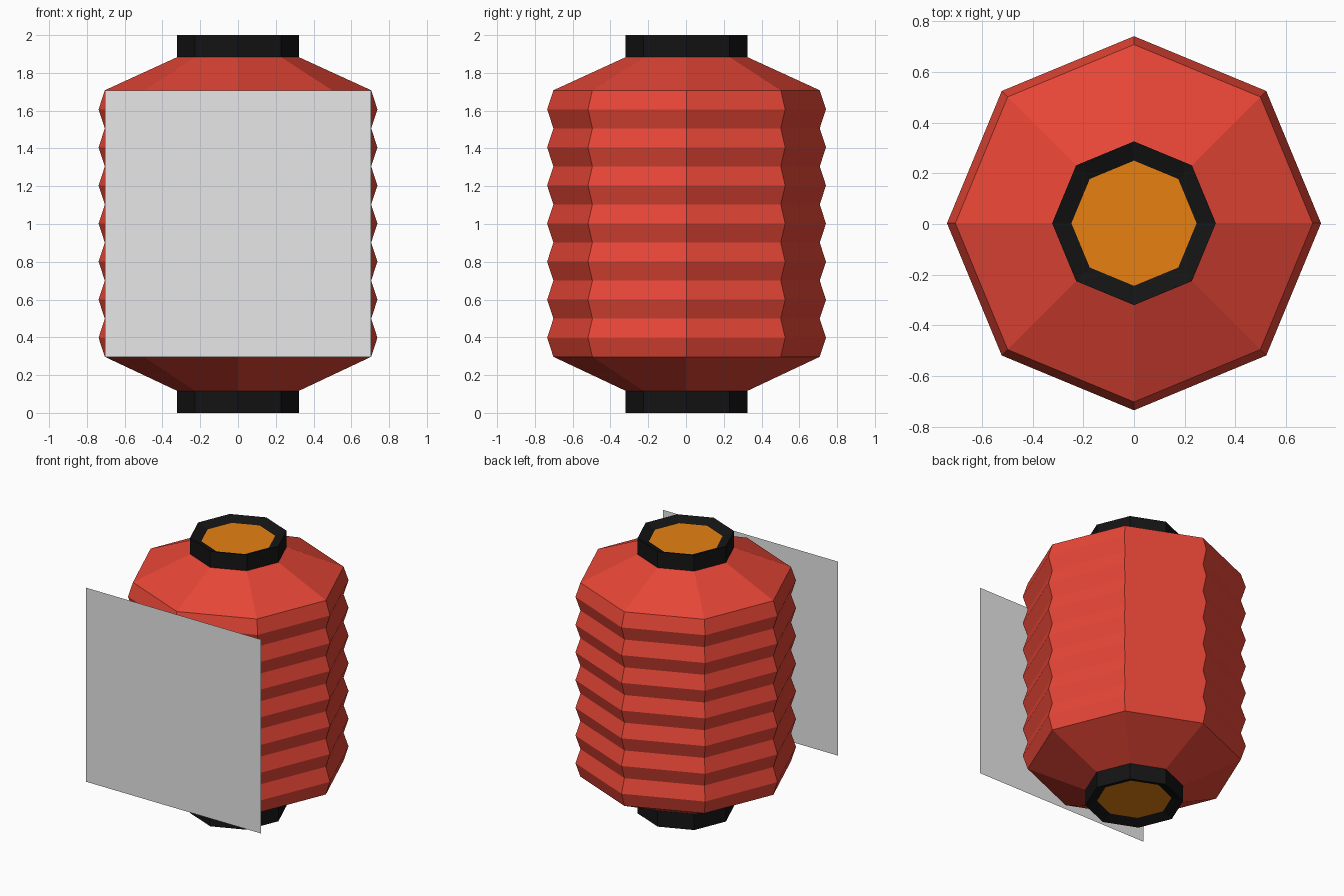
import bpy, bmesh, math

SIDES = 8
OFFSET_Y = 0.003          # lantern sits just behind the front panel
RIM, MOUTH, VALLEY, PEAK = 0.323, 0.247, 0.705, 0.738
LOW, HIGH, PLEATS = 0.297, 1.708, 7
COLLAR = 0.117
RECESS = 0.03

default = bpy.data.objects.get("Cube")
if default:
    bpy.data.objects.remove(default, do_unlink=True)


def material(name, rgb):
    mat = bpy.data.materials.new(name)
    mat.use_nodes = True
    color = (*rgb, 1)
    mat.diffuse_color = color
    mat.node_tree.nodes["Principled BSDF"].inputs["Base Color"].default_value = color
    return mat


red = material("red paper", (0.86, 0.066, 0.04))
black = material("black trim", (0.007, 0.007, 0.007))
orange = material("orange glow", (1.0, 0.27, 0.008))
white = material("white panel", (1.0, 1.0, 1.0))


def finish(name, bm, mat):
    bmesh.ops.recalc_face_normals(bm, faces=bm.faces)
    mesh = bpy.data.meshes.new(name)
    bm.to_mesh(mesh)
    bm.free()
    mesh.materials.append(mat)
    obj = bpy.data.objects.new(name, mesh)
    bpy.context.collection.objects.link(obj)
    return obj


def lathe(name, profile, mat, cap_end=False):
    """Turn (radius, height) points around the vertical axis."""
    bm = bmesh.new()
    rings = []
    for r, z in profile:
        angles = [math.tau * i / SIDES for i in range(SIDES)]
        rings.append([bm.verts.new((r * math.cos(a), r * math.sin(a) + OFFSET_Y, z))
                      for a in angles])
    for a, b in zip(rings, rings[1:]):
        for i in range(SIDES):
            j = (i + 1) % SIDES
            bm.faces.new((a[i], a[j], b[j], b[i]))
    if cap_end:
        bm.faces.new(rings[-1])
    return finish(name, bm, mat)


# Pleated paper body with sloping shoulders
step = (HIGH - LOW) / (2 * PLEATS)
pleats = [(PEAK if i % 2 else VALLEY, LOW + i * step) for i in range(2 * PLEATS + 1)]
lathe("paper_body", [(RIM, COLLAR)] + pleats + [(RIM, 2 - COLLAR)], red)

# Collars with dished mouths; the last ring's cap is the glowing centre
for name, inner, outer, inward in (("bottom_collar", COLLAR, 0, 1),
                                   ("top_collar", 2 - COLLAR, 2, -1)):
    collar = lathe(name, [(RIM, inner), (RIM, outer), (MOUTH, outer + inward * RECESS)],
                   black, cap_end=True)
    collar.data.materials.append(orange)
    for face in collar.data.polygons:
        if len(face.vertices) == SIDES:
            face.material_index = 1

# Flat square panel in front
bm = bmesh.new()
corners = ((-VALLEY, LOW), (VALLEY, LOW), (VALLEY, HIGH), (-VALLEY, HIGH))
bm.faces.new([bm.verts.new((x, -0.741, z)) for x, z in corners])
panel = finish("front_panel", bm, white)
if panel.data.polygons[0].normal.y > 0:
    panel.data.flip_normals()
